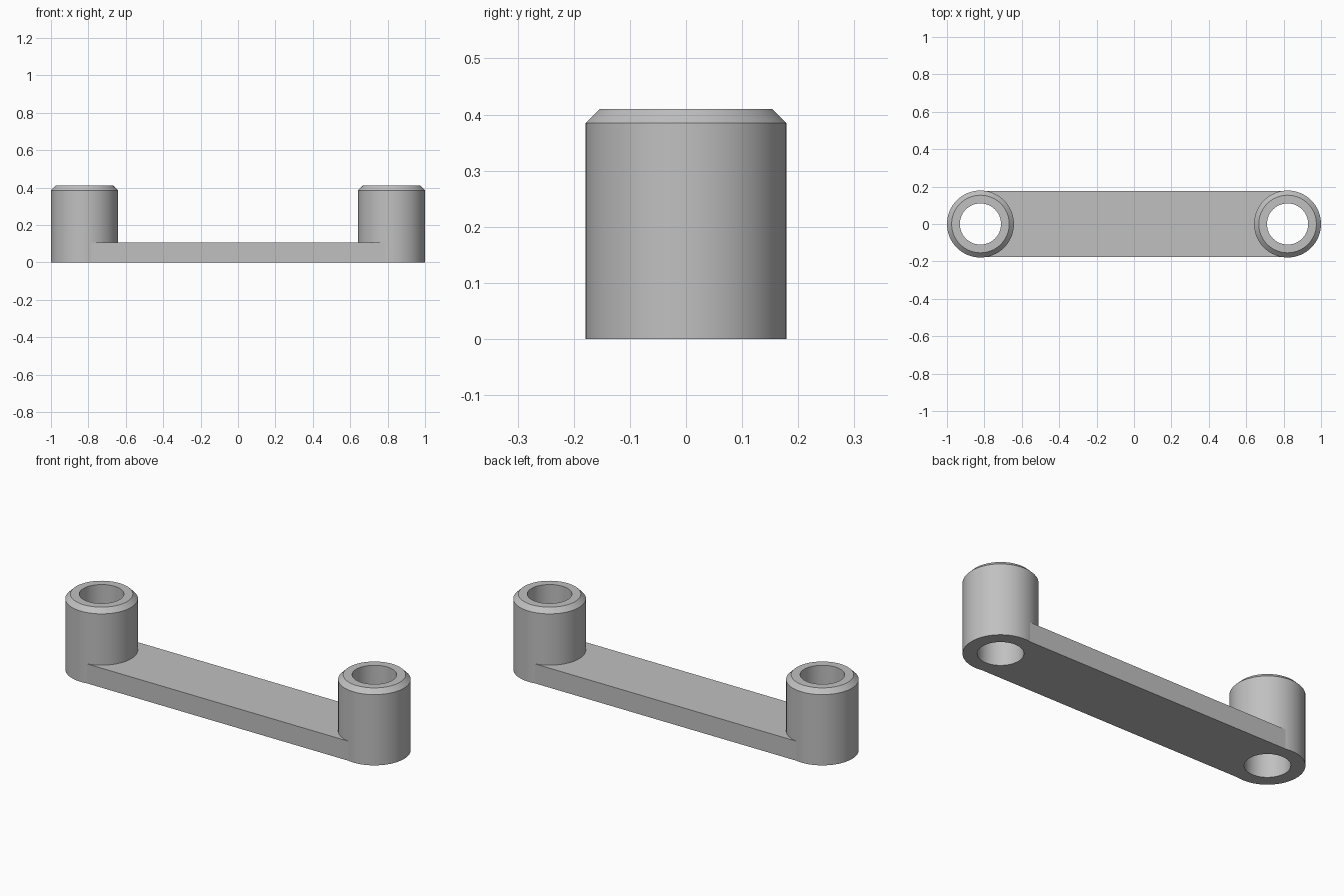
import bpy, bmesh
from math import cos, sin, pi, radians

cube = bpy.data.objects.get("Cube")
if cube:
    bpy.data.objects.remove(cube, do_unlink=True)

SEG = 64
R, HOLE = 0.179, 0.11
CENTRE = 1 - R
TOP, CHAMFER = 0.41, 0.025
BAR_TOP = 0.106

grey = bpy.data.materials.new("light_grey")
grey.use_nodes = True
colour = (0.53, 0.53, 0.53, 1)
grey.diffuse_color = colour
bsdf = grey.node_tree.nodes["Principled BSDF"]
bsdf.inputs["Base Color"].default_value = colour
bsdf.inputs["Roughness"].default_value = 0.6


def finish(name, bm):
    bmesh.ops.recalc_face_normals(bm, faces=bm.faces)
    mesh = bpy.data.meshes.new(name)
    bm.to_mesh(mesh)
    bm.free()
    mesh.materials.append(grey)
    obj = bpy.data.objects.new(name, mesh)
    bpy.context.collection.objects.link(obj)
    bpy.ops.object.select_all(action="DESELECT")
    obj.select_set(True)
    bpy.context.view_layer.objects.active = obj
    bpy.ops.object.shade_smooth_by_angle(angle=radians(30))
    return obj


# Hollow post: closed profile turned around the vertical axis
def post(name, x):
    profile = [(HOLE, 0), (R, 0), (R, TOP - CHAMFER), (R - CHAMFER, TOP), (HOLE, TOP)]
    bm = bmesh.new()
    rings = []
    for i in range(SEG):
        a = 2 * pi * i / SEG
        rings.append([bm.verts.new((x + r * cos(a), r * sin(a), z)) for r, z in profile])
    n = len(profile)
    for i in range(SEG):
        a, b = rings[i], rings[(i + 1) % SEG]
        for j in range(n):
            k = (j + 1) % n
            bm.faces.new((a[j], b[j], b[k], a[k]))
    return finish(name, bm)


post("left_post", CENTRE)
post("right_post", -CENTRE)

# Flat bar whose hollowed ends hug the posts
bm = bmesh.new()
steps = SEG // 4 - 2
arc = [(R * cos(2 * pi * i / SEG), R * sin(2 * pi * i / SEG)) for i in range(-steps, steps + 1)]
outline = [(-CENTRE + x, y) for x, y in arc] + [(CENTRE - x, -y) for x, y in arc]
base = bm.faces.new([bm.verts.new((x, y, 0)) for x, y in outline])
extruded = bmesh.ops.extrude_face_region(bm, geom=[base], use_keep_orig=True)
upper = [v for v in extruded["geom"] if isinstance(v, bmesh.types.BMVert)]
bmesh.ops.translate(bm, verts=upper, vec=(0, 0, BAR_TOP))
finish("connecting_bar", bm)
